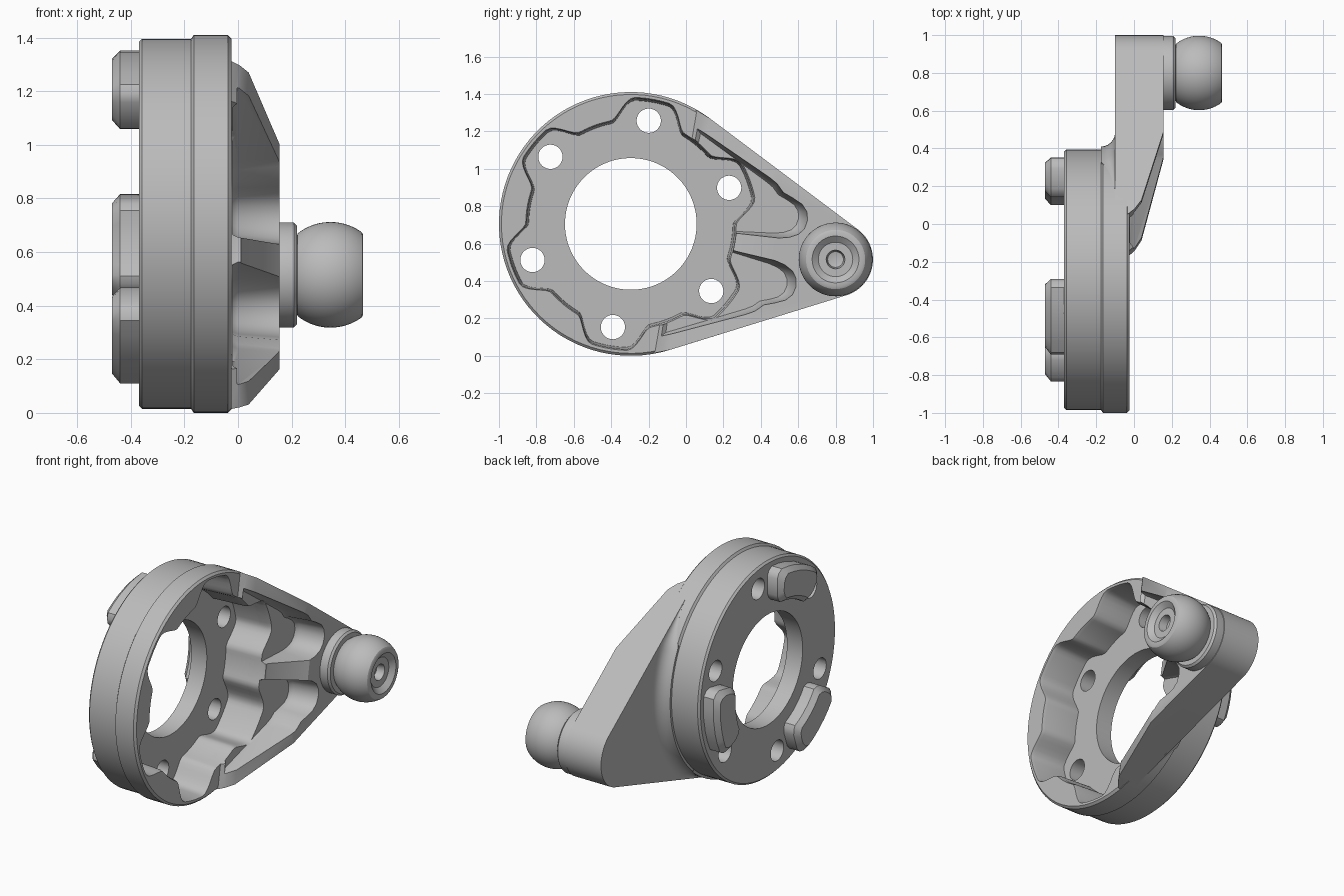
import bpy, bmesh
from math import sin, cos, pi, radians, sqrt
from mathutils import Matrix

cube = bpy.data.objects.get("Cube")
if cube:
    bpy.data.objects.remove(cube, do_unlink=True)

metal = bpy.data.materials.new("cast_grey_metal")
metal.use_nodes = True
metal.diffuse_color = (0.5, 0.5, 0.5, 1)
metal.node_tree.nodes["Principled BSDF"].inputs["Base Color"].default_value = (0.5, 0.5, 0.5, 1)

# Working frame: x is the ring axis, s runs along the arm, t across it
PLACE = Matrix.Translation((0, -0.295, 0.705)) @ Matrix.Rotation(radians(-9.85), 4, 'X')
BOSS_S, RING_R, BOSS_R = 1.111, 0.705, 0.2
TANGENT = radians(63)


def loft(name, sections, wrap=False):
    """Join equal closed sections of (x, s, t) points into a solid."""
    bm = bmesh.new()
    rows = [[bm.verts.new(p) for p in sec] for sec in sections]
    n = len(rows[0])
    pairs = list(zip(rows, rows[1:])) + ([(rows[-1], rows[0])] if wrap else [])
    for a, b in pairs:
        for i in range(n):
            j = (i + 1) % n
            bm.faces.new((a[i], a[j], b[j], b[i]))
    if not wrap:
        bm.faces.new(rows[0])
        bm.faces.new(rows[-1])
    bmesh.ops.remove_doubles(bm, verts=bm.verts, dist=1e-5)
    loose = [e for e in bm.edges if not e.link_faces]
    bmesh.ops.delete(bm, geom=loose, context='EDGES')
    bmesh.ops.recalc_face_normals(bm, faces=bm.faces)
    bm.transform(PLACE)
    mesh = bpy.data.meshes.new(name)
    bm.to_mesh(mesh)
    bm.free()
    mesh.materials.append(metal)
    ob = bpy.data.objects.new(name, mesh)
    bpy.context.collection.objects.link(ob)
    return ob


def prism(name, outline, x0, x1):
    return loft(name, [[(x, s, t) for s, t in outline] for x in (x0, x1)])


def side_prism(name, profile, half):
    """Extrude an (s, x) profile across the arm."""
    return loft(name, [[(x, s, t) for s, x in profile] for t in (-half, half)])


def lathe(name, profile, centre=0.0, steps=96):
    """Turn an (r, x) profile about the x axis."""
    turns = [2 * pi * i / steps for i in range(steps)]
    return loft(name, [[(x, centre + r * cos(a), r * sin(a)) for r, x in profile]
                       for a in turns], wrap=True)


def circle(r, s=0.0, t=0.0, steps=32):
    return [(s + r * cos(2 * pi * i / steps), t + r * sin(2 * pi * i / steps))
            for i in range(steps)]


def cut(ob, *cutters):
    bpy.context.view_layer.objects.active = ob
    for c in cutters:
        c.hide_render = True
        mod = ob.modifiers.new("cut", 'BOOLEAN')
        mod.operation, mod.solver, mod.object = 'DIFFERENCE', 'EXACT', c
        bpy.ops.object.modifier_apply(modifier=mod.name)


def finish(ob, angle=32):
    bpy.ops.object.select_all(action='DESELECT')
    ob.select_set(True)
    bpy.context.view_layer.objects.active = ob
    bpy.ops.object.shade_smooth_by_angle(angle=radians(angle))


# Scalloped cavity, bulging outward around each of the six bolt holes
def cavity_section(x, grow):
    pts = []
    for i in range(180):
        deg = i * 2
        off = abs(deg % 60 - 30)
        k = min(1, max(0, (21 - off) / 13))
        r = 0.56 + 0.115 * k * k * (3 - 2 * k) + grow
        pts.append((x, r * cos(radians(deg)), r * sin(radians(deg))))
    return pts


cavity = loft("cavity_cutter", [cavity_section(-0.26, -0.015), cavity_section(-0.045, -0.005),
                                cavity_section(-0.015, 0.005), cavity_section(0.4, 0.005)])
bolts = [prism("bolt_cutter", circle(0.065, 0.56 * cos(radians(a)), 0.56 * sin(radians(a))), -0.5, -0.2)
         for a in range(30, 390, 60)]

# Ring housing with stepped rim
ring = lathe("ring_housing", [(0.352, -0.37), (0.678, -0.37), (0.69, -0.358), (0.69, -0.175),
                              (RING_R, -0.165), (RING_R, -0.038), (0.692, -0.025), (0.352, -0.025)])
cut(ring, cavity, *bolts)
finish(ring)

# Tapered arm: tangent outline from ring to boss
arc = [TANGENT * (1 - i / 16) for i in range(33)]
tip = [(BOSS_S + BOSS_R * cos(a), BOSS_R * sin(a)) for a in arc]
outline = [(0.24, 0.66), (RING_R * cos(TANGENT), RING_R * sin(TANGENT))] + tip
outline += [(s, -t) for s, t in outline[1::-1]]
arm = prism("arm", outline, -0.1, 0.155)
slope = side_prism("slope_cutter", [(0.1, -0.03), (0.24, -0.03), (0.27, 0.005), (0.32, 0.04),
                                    (0.72, 0.156), (0.72, 0.4), (0.1, 0.4)], 0.9)

# Two mirrored pockets leave edge walls and a middle rib
POCKET = [(0.22, 0.605), (0.69, 0.372), (0.735, 0.345), (0.775, 0.305), (0.83, 0.285), (0.885, 0.26),
          (0.917, 0.225), (0.928, 0.18), (0.92, 0.135), (0.895, 0.1), (0.85, 0.075), (0.79, 0.06),
          (0.54, 0.028), (0.2, 0.028)]


def pocket(side):
    def section(x, k):
        return [(x, 0.62 + (s - 0.62) * k, side * (0.2 + (t - 0.2) * k)) for s, t in POCKET]
    return loft("pocket_cutter", [section(-0.02, 0.84), section(0.0, 0.9),
                                  section(0.157, 1.0), section(0.4, 1.0)])


pockets = [pocket(1), pocket(-1)]
rib_slope = side_prism("rib_cutter", [(0.45, 0.005), (0.58, 0.012), (0.8, 0.156),
                                      (0.8, 0.3), (0.45, 0.3)], 0.075)
cut(arm, slope, cavity, *pockets, rib_slope)
finish(arm)

# Cove blending the back of the arm into the ring
cove = []
for i in range(-24, 25):
    a = radians(i * 2.5)
    w = min(0.075, RING_R / cos(TANGENT - abs(a)) - RING_R)
    shape = [(0.69, -0.09), (0.69, -0.1 - w)]
    shape += [(RING_R + w * (1 - cos(q)), -0.1 - w * (1 - sin(q)))
              for q in (j * pi / 12 for j in range(7))]
    shape.append((RING_R + w, -0.09))
    cove.append([(x, r * cos(a), r * sin(a)) for r, x in shape])
finish(loft("arm_cove", cove), 50)


# Three chamfered lugs on the back of the ring
def lug_section(x, mid, inset):
    h = radians(20.5) - inset / 0.55
    lo, hi = 0.44 + inset, 0.648 - inset
    steps = [-1, -0.93, -0.8, -0.5, -0.2, 0.2, 0.5, 0.8, 0.93, 1]
    trim = [0.05, 0.02] + [0] * 6 + [0.02, 0.05]
    polar = [(hi - d, k * h) for k, d in zip(steps, trim)]
    polar += [(lo + d, k * h) for k, d in reversed(list(zip(steps, trim)))]
    return [(x, r * cos(mid + a), r * sin(mid + a)) for r, a in polar]


for mid in (0, 120, 240):
    m = radians(mid)
    lug = loft("locating_lug", [lug_section(-0.36, m, 0), lug_section(-0.44, m, 0),
                                lug_section(-0.47, m, 0.028)])
    cut(lug, *bolts)
    finish(lug)

# Ball stud with collar and recessed end
BALL_R, BALL_X = 0.197, 0.345
stud = [(0, 0.1), (0.19, 0.1), (0.196, 0.155), (0.196, 0.208), (0.184, 0.22), (0.145, 0.22)]
for i in range(25):
    x = 0.222 + (0.462 - 0.222) * i / 24
    stud.append((sqrt(BALL_R ** 2 - (x - BALL_X) ** 2), x))
stud += [(0.148, 0.467), (0.125, 0.467), (0.092, 0.44), (0.05, 0.44), (0.042, 0.39), (0, 0.38)]
finish(lathe("ball_stud", stud, BOSS_S, 64), 28)

# Remove the cutters once used
for c in [cavity, slope, rib_slope] + bolts + pockets:
    bpy.data.objects.remove(c, do_unlink=True)
